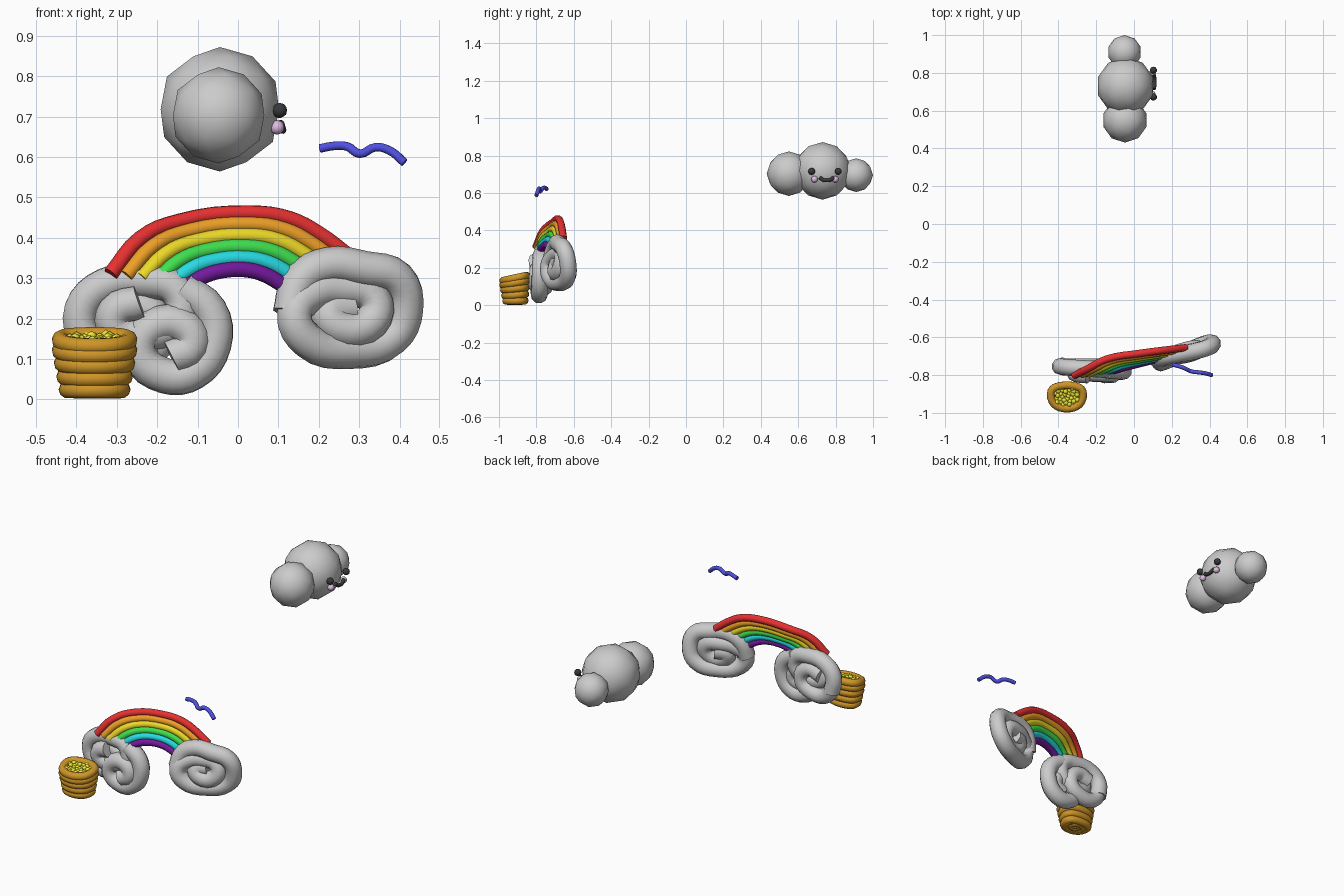
import bpy, math, random
from mathutils import Vector

random.seed(4)


def material(name, rgb):
    m = bpy.data.materials.new(name)
    m.diffuse_color = (*rgb, 1)
    return m


BROWN = material("brown", (0.62, 0.30, 0.02))
GOLD = material("gold", (0.85, 0.80, 0.04))
DARK = material("dark", (0.04, 0.04, 0.04))
PINK = material("pink", (0.75, 0.50, 0.75))
BLUE = material("blue", (0.08, 0.08, 0.75))


def tube(name, pts, r, mat=None, closed=False, res=4, radii=None):
    """Smooth round rope through the given points, turned into a mesh."""
    cu = bpy.data.curves.new(name, 'CURVE')
    cu.dimensions = '3D'
    cu.bevel_depth = r
    cu.bevel_resolution = 3
    cu.resolution_u = res
    cu.use_fill_caps = True
    sp = cu.splines.new('BEZIER')
    sp.bezier_points.add(len(pts) - 1)
    for i, (bp, p) in enumerate(zip(sp.bezier_points, pts)):
        bp.co = p
        bp.handle_left_type = bp.handle_right_type = 'AUTO'
        if radii:
            bp.radius = radii[i]
    sp.use_cyclic_u = closed
    ob = bpy.data.objects.new(name, cu)
    bpy.context.collection.objects.link(ob)
    bpy.ops.object.select_all(action='DESELECT')
    ob.select_set(True)
    bpy.context.view_layer.objects.active = ob
    bpy.ops.object.convert(target='MESH')
    ob = bpy.context.object
    if mat:
        ob.data.materials.append(mat)
    bpy.ops.object.shade_smooth_by_angle(angle=math.radians(60))
    return ob


def ball(name, loc, r, mat=None, scale=(1, 1, 1), sub=2):
    bpy.ops.mesh.primitive_ico_sphere_add(subdivisions=sub, radius=r, location=loc)
    ob = bpy.context.object
    ob.name = name
    ob.scale = scale
    if mat:
        ob.data.materials.append(mat)
    bpy.ops.object.shade_smooth()
    return ob


# Happy cloud, facing +x
ball("happy_cloud_body", (-0.045, 0.73, 0.718), 0.154)
ball("happy_cloud_front_puff", (-0.048, 0.55, 0.703), 0.119)
ball("happy_cloud_back_puff", (-0.05, 0.91, 0.695), 0.09)
for side in (-1, 1):
    ball("eye", (0.103, 0.743 + side * 0.071, 0.715), 0.019, DARK)
    ball("cheek", (0.097, 0.743 + side * 0.056, 0.673), 0.018, PINK)
tube("mouth", [(0.105, 0.715, 0.683), (0.109, 0.733, 0.67), (0.11, 0.752, 0.667),
               (0.109, 0.771, 0.67), (0.105, 0.79, 0.683)], 0.010, DARK)

# Rainbow: six bands blended between the outer and the inner arc
OUTER = [(-0.315, -0.803, 0.31), (-0.243, -0.765, 0.397), (-0.144, -0.715, 0.441),
         (0.03, -0.685, 0.461), (0.129, -0.672, 0.447), (0.203, -0.663, 0.409),
         (0.275, -0.655, 0.355)]
INNER = [(-0.125, -0.78, 0.285), (-0.08, -0.768, 0.307), (-0.04, -0.757, 0.318),
         (0.015, -0.743, 0.321), (0.06, -0.732, 0.311), (0.10, -0.722, 0.29),
         (0.135, -0.715, 0.265)]
BANDS = {"red": (0.8, 0.03, 0.03), "orange": (0.85, 0.35, 0.02), "yellow": (0.85, 0.7, 0.02),
         "green": (0.05, 0.75, 0.08), "cyan": (0.02, 0.72, 0.78), "purple": (0.18, 0.01, 0.35)}
for i, (col, rgb) in enumerate(BANDS.items()):
    pts = [Vector(a).lerp(Vector(b), i / 5) for a, b in zip(OUTER, INNER)]
    tube("rainbow_" + col, pts, 0.0195, material(col, rgb))

# Left coiled cloud: two curled ropes (x, z, y)
coil_a = [(-0.38, 0.136), (-0.388, 0.223), (-0.33, 0.282), (-0.23, 0.293), (-0.15, 0.268),
          (-0.144, 0.203), (-0.218, 0.161), (-0.304, 0.174), (-0.304, 0.218), (-0.243, 0.24)]
tube("left_cloud_upper_coil",
     [(x, -0.75 - 0.05 * i / 9, z) for i, (x, z) in enumerate(coil_a)], 0.044)
coil_b = [(-0.14, 0.272), (-0.07, 0.22), (-0.06, 0.135), (-0.11, 0.067), (-0.18, 0.058),
          (-0.243, 0.112), (-0.213, 0.178), (-0.131, 0.178), (-0.115, 0.13), (-0.165, 0.105)]
tube("left_cloud_lower_coil",
     [(x, -0.775 - 0.025 * i / 9, z) for i, (x, z) in enumerate(coil_b)], 0.045)
# Rear curl filling the back of the left cloud
coil_c = [(-0.39, 0.18), (-0.35, 0.11), (-0.26, 0.10), (-0.19, 0.16), (-0.24, 0.23), (-0.31, 0.21)]
tube("left_cloud_rear_coil", [(x, -0.755, z) for x, z in coil_c], 0.042)

# Right coiled cloud: one long rope winding inwards
coil_d = [(0.129, 0.211), (0.153, 0.293), (0.223, 0.332), (0.314, 0.322), (0.395, 0.298),
          (0.415, 0.223), (0.381, 0.151), (0.277, 0.12), (0.173, 0.145), (0.14, 0.21),
          (0.185, 0.26), (0.252, 0.272), (0.335, 0.25), (0.33, 0.19), (0.25, 0.178),
          (0.225, 0.218), (0.28, 0.225)]
tube("right_cloud_coil", [(x, -0.682 + 0.33 * (x - 0.27) + 0.012 * math.sin(i * 1.3), z)
                          for i, (x, z) in enumerate(coil_d)], 0.045)

# Pot: stacked half-round rings that widen and tilt towards the top
PX, PY = -0.355, -0.898


def pot_ring(rx, z, tilt, n=14):
    pts = []
    for k in range(n):
        a = 2 * math.pi * k / n
        s = math.sin(a)
        y = rx * (0.52 if s > 0 else 0.93) * (math.copysign(abs(s) ** 0.75, s))
        pts.append((PX + rx * math.cos(a), PY + y, z + tilt * y))
    return pts


for rx, z, tilt in ((0.068, 0.024, 0.02), (0.074, 0.056, 0.08),
                    (0.080, 0.090, 0.12), (0.085, 0.122, 0.18), (0.085, 0.148, 0.22)):
    tube("pot_ring", pot_ring(rx, z, tilt), 0.021, BROWN, closed=True, res=2)
# Spiral floor of the pot
floor = []
for k in range(22):
    a = k * math.pi / 5
    r = 0.006 + 0.055 * k / 21
    floor.append((PX + r * math.cos(a), PY - 0.012 + 0.75 * r * math.sin(a), 0.021))
tube("pot_floor", floor, 0.020, BROWN, res=2)

# Heap of gold pieces
for k in range(34):
    a = k * 2.4
    r = math.sqrt((k + 0.5) / 34)
    y = 0.055 * r * math.sin(a) - 0.012
    ball("gold_piece", (PX + 0.068 * r * math.cos(a), PY + y,
                        0.149 + 0.2 * y + random.uniform(-0.004, 0.006)),
         0.0145, GOLD, (1, 1, 0.9), sub=1)

# Flying bird: one wavy rope
tube("bird", [(0.203, -0.745, 0.621), (0.235, -0.752, 0.627), (0.27, -0.765, 0.626),
              (0.302, -0.78, 0.608), (0.34, -0.785, 0.624), (0.375, -0.79, 0.616),
              (0.412, -0.80, 0.586)], 0.011, BLUE)
